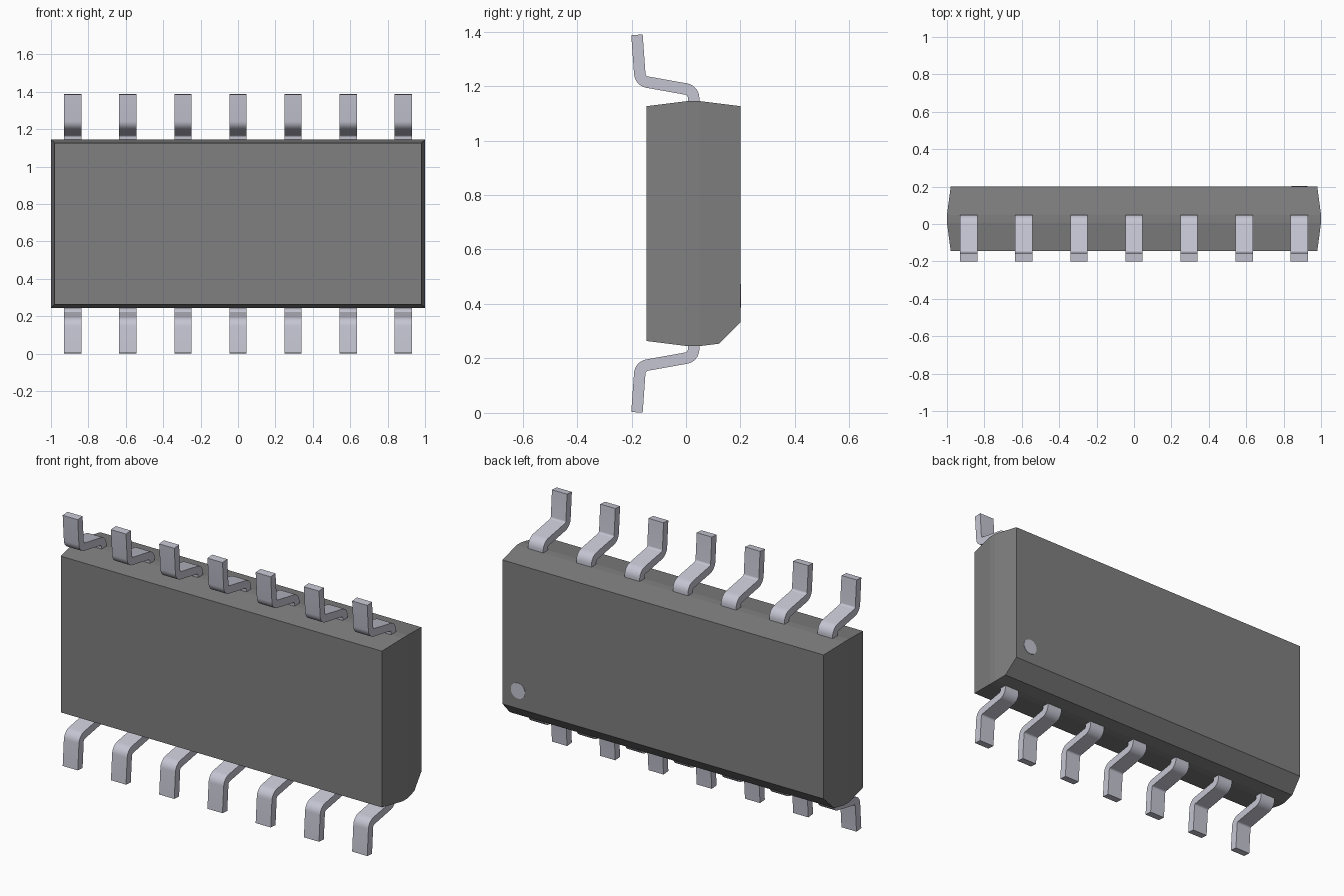
import bpy, bmesh, math
from mathutils import Vector

cube = bpy.data.objects.get("Cube")
if cube:
    bpy.data.objects.remove(cube, do_unlink=True)


def material(name, colour):
    m = bpy.data.materials.new(name)
    m.use_nodes = True
    m.diffuse_color = colour
    m.node_tree.nodes["Principled BSDF"].inputs["Base Color"].default_value = colour
    return m


GREY = material("dark grey plastic", (0.216, 0.216, 0.216, 1))
METAL = material("pale metal", (0.56, 0.56, 0.65, 1))

MID_Z = 0.695


def finish(bm, name, mat):
    bmesh.ops.recalc_face_normals(bm, faces=bm.faces)
    mesh = bpy.data.meshes.new(name)
    bm.to_mesh(mesh)
    bm.free()
    mesh.materials.append(mat)
    obj = bpy.data.objects.new(name, mesh)
    bpy.context.collection.objects.link(obj)
    return obj


# Body: rectangles lofted from front to back, widest around the leads
def make_body():
    bm = bmesh.new()
    rings = []
    for y, half_x, half_z in ((-0.145, 0.98, 0.431), (0.007, 1, 0.45),
                              (0.049, 1, 0.45), (0.2, 0.98, 0.431)):
        rings.append([bm.verts.new((sx * half_x, y, MID_Z + sz * half_z))
                      for sx, sz in ((-1, -1), (1, -1), (1, 1), (-1, 1))])
    for a, b in zip(rings, rings[1:]):
        for i in range(4):
            j = (i + 1) % 4
            bm.faces.new((a[i], a[j], b[j], b[i]))
    bm.faces.new(rings[0])
    bm.faces.new(rings[-1])
    # Bevel along the lower back edge
    cut = bmesh.ops.bisect_plane(bm, geom=bm.verts[:] + bm.edges[:] + bm.faces[:],
                                 plane_co=(0, 0.2, 0.332), plane_no=(0, 1, -1),
                                 clear_outer=True)
    edges = [e for e in cut["geom_cut"] if isinstance(e, bmesh.types.BMEdge)]
    bmesh.ops.holes_fill(bm, edges=edges)
    return finish(bm, "body", GREY)


# Rounds each corner of a path with an arc of the given radius
def fillet(points, radius, steps=8):
    path = [points[0]]
    for p, c, n in zip(points, points[1:], points[2:]):
        u, v = (p - c).normalized(), (n - c).normalized()
        half = u.angle(v) / 2
        centre = c + (u + v).normalized() * radius / math.sin(half)
        start = c + u * radius / math.tan(half) - centre
        end = c + v * radius / math.tan(half) - centre
        sweep = start.angle(end)
        for i in range(steps + 1):
            t = i / steps
            arc = (start * math.sin((1 - t) * sweep) + end * math.sin(t * sweep)) / math.sin(sweep)
            path.append(centre + arc)
    return path + [points[-1]]


# Lead: bent strip with a constant thickness, extruded across its width
def make_lead(name, x, top):
    thick, width = 0.042, 0.092
    path = fillet([Vector(p) for p in ((-0.18, 0.002), (-0.168, 0.171),
                                       (0.028, 0.206), (0.028, 0.3))], 0.033)
    near, far = [], []
    for i, p in enumerate(path):
        d = (path[min(i + 1, len(path) - 1)] - path[max(i - 1, 0)]).normalized()
        side = Vector((-d.y, d.x)) * thick / 2
        near.append(p + side)
        far.append(p - side)
    bm = bmesh.new()
    outline = near + far[::-1]
    face = bm.faces.new([bm.verts.new((x - width / 2, p.x, 2 * MID_Z - p.y if top else p.y))
                         for p in outline])
    ext = bmesh.ops.extrude_face_region(bm, geom=[face], use_keep_orig=True)
    bmesh.ops.translate(bm, vec=(width, 0, 0),
                        verts=[v for v in ext["geom"] if isinstance(v, bmesh.types.BMVert)])
    return finish(bm, name, METAL)


make_body()

leads = []
for i in range(7):
    x = (i - 3) * 0.2945
    leads.append(make_lead(f"lower_lead_{i + 1}", x, False))
    leads.append(make_lead(f"upper_lead_{i + 1}", x, True))

# Round marker on the back face
bpy.ops.mesh.primitive_cylinder_add(vertices=40, radius=0.043, depth=0.004,
                                    location=(0.885, 0.2, 0.43),
                                    rotation=(math.pi / 2, 0, 0))
marker = bpy.context.object
marker.name = "marker_dot"
marker.data.materials.append(METAL)

# Smooth bends with sharp edges on the leads and marker
bpy.ops.object.select_all(action='DESELECT')
for obj in leads + [marker]:
    obj.select_set(True)
bpy.context.view_layer.objects.active = leads[0]
bpy.ops.object.shade_smooth_by_angle(angle=math.radians(30))
